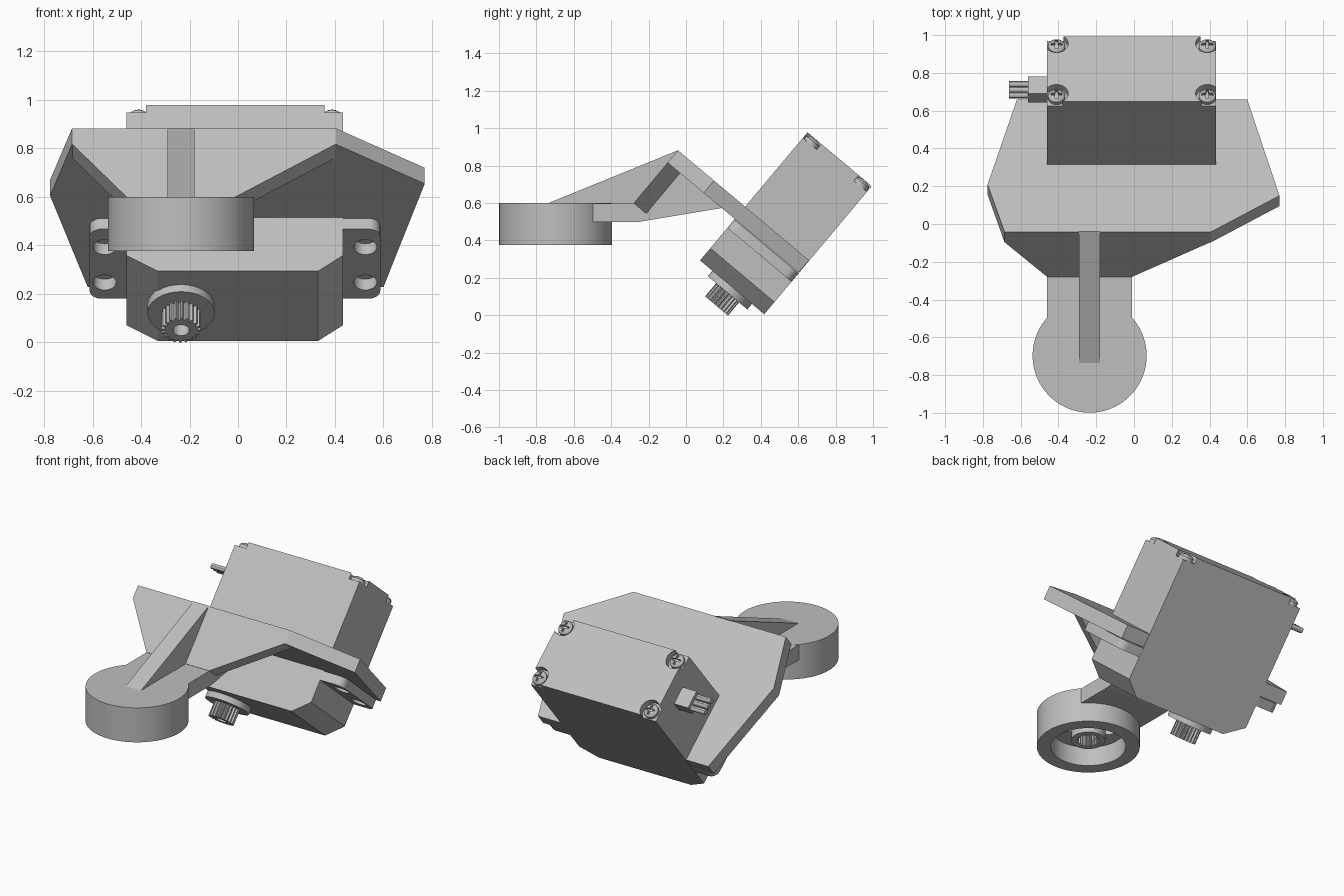
import bpy, bmesh, math
from mathutils import Matrix, Vector

cube = bpy.data.objects.get("Cube")
if cube:
    bpy.data.objects.remove(cube, do_unlink=True)

grey = bpy.data.materials.new("light grey")
grey.use_nodes = True
GREY = (0.52, 0.52, 0.52, 1)
grey.diffuse_color = GREY
grey.node_tree.nodes["Principled BSDF"].inputs["Base Color"].default_value = GREY

TILT = Matrix.Rotation(math.radians(-40), 4, 'X')   # frame of the motor and its plate
FLAT = Matrix.Identity(4)
SHAFT = (-0.235, 0.093)
HUB = (-0.235, -0.697)


def finish(name, bm, frame):
    bmesh.ops.recalc_face_normals(bm, faces=bm.faces)
    mesh = bpy.data.meshes.new(name)
    bm.to_mesh(mesh)
    bm.free()
    mesh.materials.append(grey)
    ob = bpy.data.objects.new(name, mesh)
    ob.matrix_world = frame
    bpy.context.collection.objects.link(ob)
    return ob


def prism(name, pts, axis, lo, hi, frame=FLAT):
    """Extrude a 2D outline along an axis; the outline uses the other two axes in order."""
    def place(p, t):
        c = list(p)
        c.insert('xyz'.index(axis), t)
        return c
    bm = bmesh.new()
    face = bm.faces.new([bm.verts.new(place(p, lo)) for p in pts])
    out = bmesh.ops.extrude_face_region(bm, geom=[face])
    shift = Vector(place((0, 0), hi - lo))
    bmesh.ops.translate(bm, vec=shift, verts=[v for v in out['geom'] if isinstance(v, bmesh.types.BMVert)])
    return finish(name, bm, frame)


def lathe(name, profile, centre, frame=FLAT, steps=48):
    """Revolve (radius, height) points about a vertical axis."""
    bm = bmesh.new()
    vs = [bm.verts.new((centre[0] + r, centre[1], h)) for r, h in profile]
    es = [bm.edges.new(pair) for pair in zip(vs, vs[1:])]
    bmesh.ops.spin(bm, geom=vs + es, cent=(*centre, 0), axis=(0, 0, 1),
                   angle=math.tau, steps=steps, use_duplicate=False)
    bmesh.ops.remove_doubles(bm, verts=bm.verts, dist=0.0001)
    return finish(name, bm, frame)


def rect(x0, x1, y0, y1):
    return [(x0, y0), (x1, y0), (x1, y1), (x0, y1)]


def rounded(x0, x1, y0, y1, r, n=6):
    pts = []
    corners = [(x1 - r, y1 - r), (x0 + r, y1 - r), (x0 + r, y0 + r), (x1 - r, y0 + r)]
    for k, (cx, cy) in enumerate(corners):
        for i in range(n + 1):
            a = (k + i / n) * math.pi / 2
            pts.append((cx + r * math.cos(a), cy + r * math.sin(a)))
    return pts


def circle(c, r, n=24):
    return [(c[0] + r * math.cos(math.tau * i / n), c[1] + r * math.sin(math.tau * i / n)) for i in range(n)]


def spline(c, outer, inner, teeth=20):
    pts = []
    for i in range(teeth * 4):
        r = outer if i % 4 < 2 else inner
        a = math.tau * i / (teeth * 4)
        pts.append((c[0] + r * math.cos(a), c[1] + r * math.sin(a)))
    return pts


def cut(ob, cutters):
    for c in cutters:
        m = ob.modifiers.new("cut", 'BOOLEAN')
        m.operation, m.solver, m.object = 'DIFFERENCE', 'EXACT', c
        c.hide_render = True
        c.hide_viewport = True
    bpy.context.view_layer.update()
    done = bpy.data.meshes.new_from_object(ob.evaluated_get(bpy.context.evaluated_depsgraph_get()))
    ob.modifiers.clear()
    ob.data = done
    for c in cutters:
        bpy.data.objects.remove(c, do_unlink=True)


def smooth(ob):
    bpy.ops.object.select_all(action='DESELECT')
    ob.select_set(True)
    bpy.context.view_layer.objects.active = ob
    bpy.ops.object.shade_smooth_by_angle(angle=math.radians(30))


# Motor body with chamfered lower ends and notched upper corners
X0, X1, V0, V1, TOP = -0.46, 0.433, -0.131, 0.317, 1.167
body = prism("motor_body", [(-0.33, 0.273), (0.33, 0.273), (X1, 0.358), (X1, TOP), (X0, TOP), (X0, 0.358)],
             'y', V0, V1, TILT)
notches = []
for x, ex in ((-0.41, X0 - 0.1), (0.388, X1 + 0.1)):
    for v, ev in ((-0.077, V0 - 0.1), (0.268, V1 + 0.1)):
        xs, vs = sorted((x, ex)), sorted((v, ev))
        notches.append(prism("notch", circle((x, v), 0.062), 'z', 1.128, 1.3, TILT))
        notches.append(prism("notch_corner", rect(*xs, *vs), 'z', 1.128, 1.3, TILT))
        # Cross-head screw in the notch
        screw = lathe("screw", [(0, 1.12), (0.045, 1.12), (0.045, 1.148), (0.036, 1.158), (0.02, 1.164), (0, 1.166)],
                      (x, v), TILT, 24)
        cut(screw, [prism("slot", rect(x - a, x + a, v - b, v + b), 'z', 1.145, 1.2, TILT)
                    for a, b in ((0.03, 0.007), (0.007, 0.03))])
        smooth(screw)
cut(body, notches)

# Mounting tabs with screw holes
tabs = prism("mounting_tabs", rounded(-0.612, 0.587, V0, V1 - 0.001, 0.05), 'z', 0.50, 0.558, TILT)
cut(tabs, [prism("hole", circle((x, v), 0.048), 'z', 0.4, 0.7, TILT)
           for x in (-0.55, 0.525) for v in (-0.015, 0.212)])
smooth(tabs)

# Output collar and splined shaft
smooth(lathe("shaft_collar", [(0, 0.28), (0.138, 0.28), (0.138, 0.235), (0, 0.235)], SHAFT, TILT))
shaft = prism("splined_shaft", spline(SHAFT, 0.08, 0.066), 'z', 0.143, 0.24, TILT)
cut(shaft, [prism("bore", circle(SHAFT, 0.034), 'z', 0.1, 0.21, TILT)])

# Cable connector and pins
prism("connector", rect(0.03, 0.145, 0.965, 1.04), 'x', -0.56, X0 + 0.01, TILT)
for k in (-1, 0, 1):
    smooth(prism("connector_pin", circle((0.087 + k * 0.038, 1.002), 0.017, 12), 'x', -0.662, -0.55, TILT))

# Bracket plate, tapered web below its front edge
plate = prism("bracket_plate", [(-0.685, -0.6), (0.405, -0.6), (0.77, -0.348), (0.6, 0.315), (-0.62, 0.315), (-0.775, -0.27)],
              'z', 0.562, 0.648, TILT)
prism("tapered_web", [(-0.685, 0.565), (-0.46, 0.28), (-0.01, 0.28), (0.405, 0.565)], 'y', -0.6, -0.512, TILT)

# Arm with the wedge under the plate, and the rib on top
prism("arm", [(-0.6, 0.5), (-0.25, 0.5), (0.2, 0.575), (-0.03, 0.77), (-0.09, 0.8), (-0.27, 0.598), (-0.6, 0.598)],
      'x', -0.46, -0.01)
prism("top_rib", [(-0.74, 0.598), (-0.04, 0.883), (-0.08, 0.8), (-0.25, 0.55)], 'x', -0.29, -0.18)

# Round cap, hollow underneath, with a splined socket
cap = lathe("round_cap", [(0, 0.6), (0.302, 0.6), (0.302, 0.377), (0.22, 0.377), (0.22, 0.5), (0.1, 0.5),
                          (0.1, 0.42), (0, 0.42)], HUB, FLAT, 64)
slot = prism("horn_slot", rounded(-0.165, 0.165, -0.05, 0.05, 0.049), 'z', 0.46, 0.55,
             Matrix.Translation((*HUB, 0)) @ Matrix.Rotation(math.radians(150), 4, 'Z'))
hub_keep = lathe("socket_hub", [(0.1, 0.42), (0.1, 0.56), (0.07, 0.56), (0.07, 0.42), (0.1, 0.42)], HUB)
cut(cap, [slot, prism("socket", spline(HUB, 0.07, 0.058), 'z', 0.3, 0.54)])
smooth(cap)
smooth(hub_keep)
